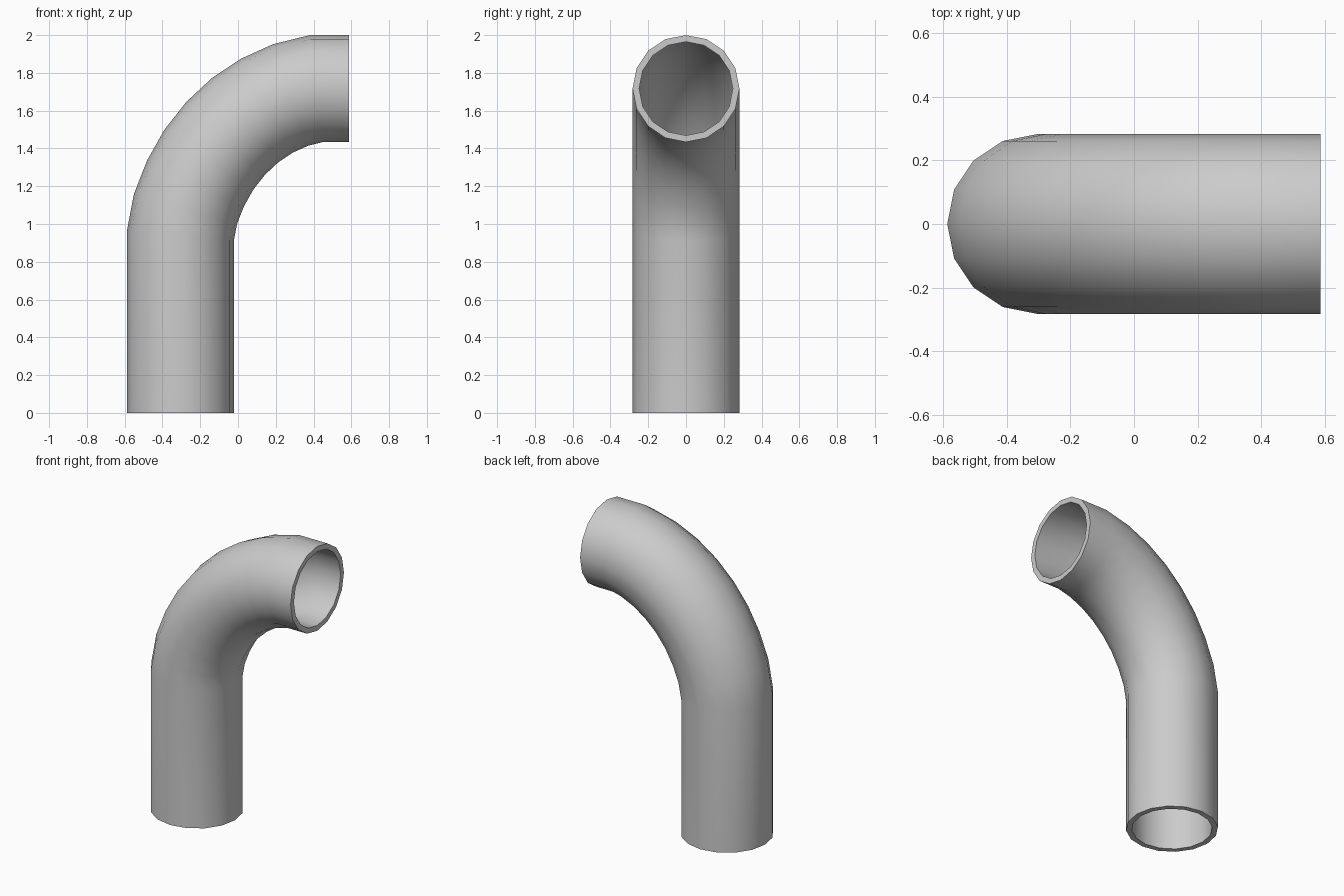
import bpy, bmesh, math
from mathutils import Vector

if "Cube" in bpy.data.objects:
    bpy.data.objects.remove(bpy.data.objects["Cube"])

SIDES, R_OUT, R_IN = 16, 0.283, 0.248

# Centre line of the pipe in the xz plane: leg, eight-chord bend, short outlet
path = [(-0.305, 0.0), (-0.305, 0.938), (-0.278, 1.080), (-0.225, 1.215),
        (-0.154, 1.341), (-0.065, 1.454), (0.037, 1.549), (0.152, 1.626),
        (0.278, 1.683), (0.415, 1.717), (0.588, 1.717)]
pts = [Vector((x, 0, z)) for x, z in path]
bm = bmesh.new()


def ring(i, radius):
    """Mitred ring of vertices at path point i."""
    a = (pts[i] - pts[i - 1]).normalized() if i else None
    b = (pts[i + 1] - pts[i]).normalized() if i < len(pts) - 1 else None
    a, b = a or b, b or a
    t = (a + b).normalized()
    out = Vector((-t.z, 0, t.x)) / t.dot(a)
    return [bm.verts.new(pts[i] + out * radius * math.cos(k * math.tau / SIDES)
                         + Vector((0, radius * math.sin(k * math.tau / SIDES), 0)))
            for k in range(SIDES)]


def bridge(r1, r2, smooth=True):
    for k in range(SIDES):
        n = (k + 1) % SIDES
        bm.faces.new((r1[k], r1[n], r2[n], r2[k])).smooth = smooth


# Outer and inner walls
outer = [ring(i, R_OUT) for i in range(len(pts))]
inner = [ring(i, R_IN) for i in range(len(pts))]
for wall in (outer, inner):
    for r1, r2 in zip(wall, wall[1:]):
        bridge(r1, r2)

# Flat annular rims at both open ends
for e in (0, -1):
    bridge(outer[e], inner[e], False)

bmesh.ops.recalc_face_normals(bm, faces=bm.faces)
mesh = bpy.data.meshes.new("bent_pipe")
bm.to_mesh(mesh)
bm.free()
obj = bpy.data.objects.new("bent_pipe", mesh)
bpy.context.collection.objects.link(obj)

# Smooth walls, sharp rims
bpy.context.view_layer.objects.active = obj
obj.select_set(True)
bpy.ops.object.shade_smooth_by_angle(angle=math.radians(40))
